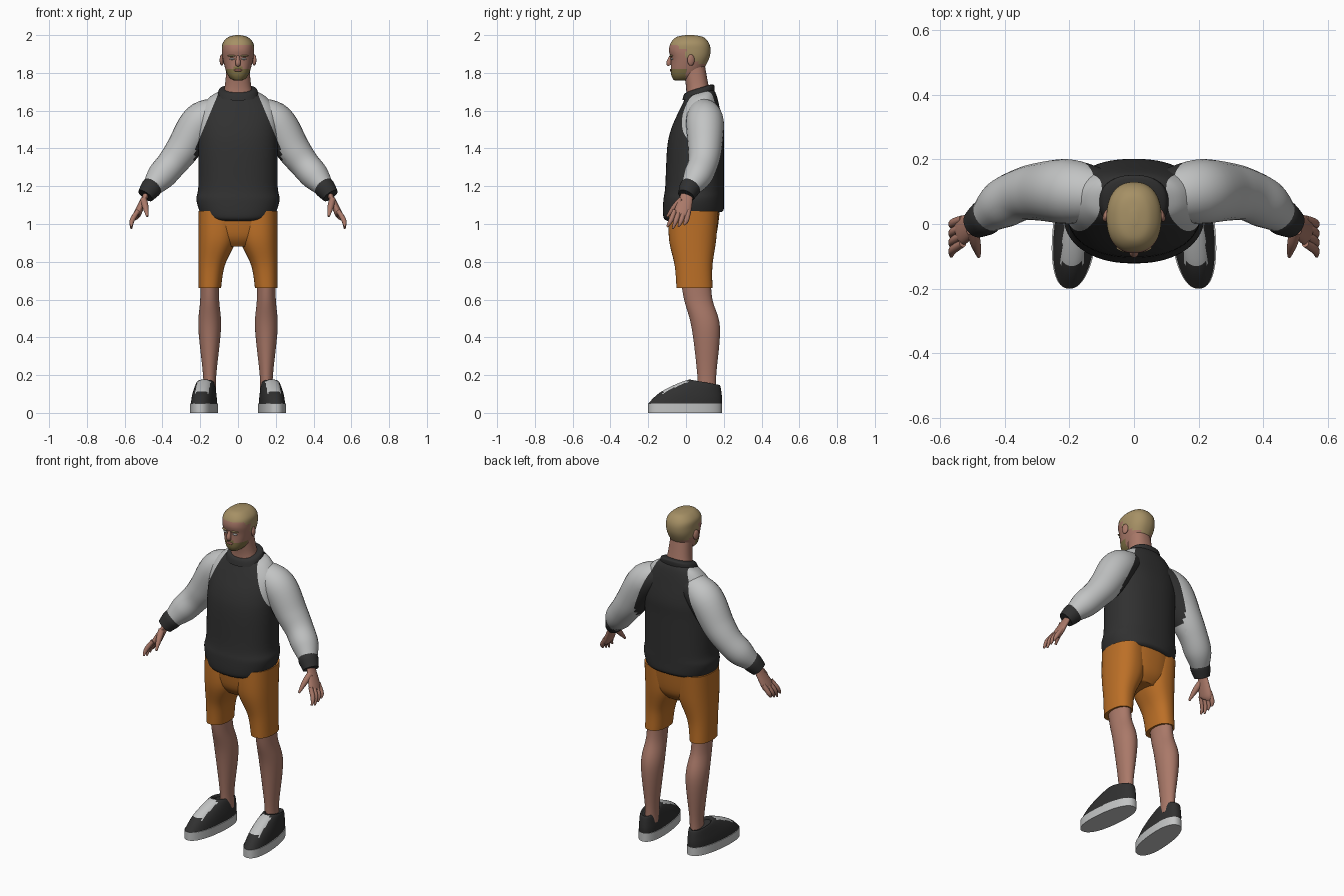
import bpy, bmesh, math
from mathutils import Vector, Matrix

if "Cube" in bpy.data.objects:
    bpy.data.objects.remove(bpy.data.objects["Cube"])


def material(name, *rgb):
    mat = bpy.data.materials.new(name)
    mat.use_nodes = True
    mat.diffuse_color = (*rgb, 1)
    shader = mat.node_tree.nodes["Principled BSDF"]
    shader.inputs["Base Color"].default_value = (*rgb, 1)
    shader.inputs["Roughness"].default_value = .8
    return mat


SKIN = material("skin", .4, .19, .14)
HAIR = material("sandy hair", .38, .28, .13)
STUBBLE = material("stubble", .22, .17, .06)
LIPS = material("lips", .26, .1, .08)
CHARCOAL = material("charcoal", .03, .03, .03)
LIGHT_GREY = material("light grey", .54, .55, .55)
ORANGE = material("orange cloth", .5, .16, .02)


def finish(name, bm, materials, rule=None, cuts=()):
    """Cut, colour and smooth a mesh, then place it in the scene."""
    for point, normal in cuts:
        geometry = bm.verts[:] + bm.edges[:] + bm.faces[:]
        bmesh.ops.bisect_plane(bm, geom=geometry, plane_co=point, plane_no=normal)
    bmesh.ops.recalc_face_normals(bm, faces=bm.faces[:])
    if rule:
        for face in bm.faces:
            face.material_index = rule(face.calc_center_median(), face.normal)
    mesh = bpy.data.meshes.new(name)
    bm.to_mesh(mesh)
    bm.free()
    for mat in materials:
        mesh.materials.append(mat)
    mesh.shade_smooth()
    mesh.set_sharp_from_angle(angle=math.radians(50))
    bpy.context.collection.objects.link(bpy.data.objects.new(name, mesh))


def spline(rows, steps=6):
    """Smooth interpolation through a short list of control rows."""
    result = []
    last = len(rows) - 1
    for i in range(last):
        before, start, end, after = (rows[max(0, min(last, i + k))] for k in (-1, 0, 1, 2))
        for j in range(steps):
            t = j / steps
            result.append([q + t * (r - p + t * (2 * p - 5 * q + 4 * r - s
                           + t * (3 * (q - r) + s - p))) / 2
                           for p, q, r, s in zip(before, start, end, after)])
    return result + [rows[last]]


def bridge(name, rings, materials, **options):
    """Join rings of points into a capped skin."""
    bm = bmesh.new()
    loops = [[bm.verts.new(point) for point in ring] for ring in rings]
    for low, high in zip(loops, loops[1:]):
        for i in range(len(low)):
            bm.faces.new((low[i - 1], low[i], high[i], high[i - 1]))
    bm.faces.new(loops[0])
    bm.faces.new(loops[-1])
    finish(name, bm, materials, **options)


def circle(count):
    return [(math.cos(math.tau * i / count), math.sin(math.tau * i / count))
            for i in range(count)]


def loft(name, rows, materials, side=1, center=0, hug=0, shear=0,
         tilt=lambda z: 0, power=2.3, **options):
    """Stack of rounded outlines given as height, half width, front, back."""
    rings = []
    for z, half, front, back in spline(rows):
        ring = []
        for c, s in circle(64):
            x = center - hug * half + half * math.copysign(abs(c) ** (2 / power), c)
            dy = (back - front) / 2 * math.copysign(abs(s) ** (2 / power), s)
            y = (front + back) / 2 + dy
            ring.append((side * (x - shear * y), y, z + tilt(z) * dy))
        rings.append(ring)
    bridge(name, rings, materials, **options)


def tube(name, points, materials, side=1, flat=1, **options):
    """Round or flattened limb along x, y, z, radius points."""
    path = spline(points)
    centers = [Vector(row[:3]) for row in path]
    rings = []
    for i, center in enumerate(centers):
        along = centers[min(i + 1, len(path) - 1)] - centers[max(i - 1, 0)]
        thin = along.cross(Vector((0, 1, 0))).normalized()
        wide = thin.cross(along).normalized()
        radius = path[i][3]
        ring = [center + radius * (thin * flat * c + wide * s) for c, s in circle(24)]
        rings.append([(side * p.x, p.y, p.z) for p in ring])
    bridge(name, rings, materials, **options)


def blob(name, place, size, mat, turn=0):
    bm = bmesh.new()
    shape = (Matrix.Translation(place) @ Matrix.Rotation(turn, 4, "Z")
             @ Matrix.Diagonal((*size, 1)))
    bmesh.ops.create_uvsphere(bm, u_segments=20, v_segments=12, radius=1, matrix=shape)
    finish(name, bm, [mat])


def raglan_colour(c, normal):
    return int(abs(c.x) > min(.23, .1 + .42 * (1.7 - c.z)))


def head_colour(c, normal):
    if c.y < -.04:
        hairline = 1.95
    elif c.y < 0:
        hairline = 1.93
    else:
        hairline = 1.88 - .4 * c.y
    if c.z > hairline:
        return 1
    return 2 if c.y < 0 and c.z < 1.83 - .1 * abs(c.x) else 0


def shoe_colour(c, normal):
    across = abs(abs(c.x) - .18 + .1 * c.y)
    return int(across < .036 and -.12 < c.y < .01 and normal.z > .25 and c.z > .09)


# Sweater body and collar
seams = [((s * .1, 0, 1.7), (s, 0, .42)) for s in (1, -1)]
loft("sweater_body", [
    (1.04, .18, -.1, .19), (1.06, .2, -.12, .2), (1.13, .22, -.12, .2),
    (1.2, .21, -.11, .2), (1.4, .21, -.1, .2), (1.5, .21, -.08, .2),
    (1.6, .2, -.04, .18), (1.67, .15, -.01, .16), (1.7, .09, 0, .14)],
    [CHARCOAL, LIGHT_GREY], tilt=lambda z: 18 * (z - 1.35) ** 4,
    rule=raglan_colour, cuts=seams)
loft("collar", [(1.68, .11, -.02, .15), (1.71, .1, -.01, .15), (1.72, .08, .01, .13)],
     [CHARCOAL], tilt=lambda z: .3)

# Neck and head
loft("neck", [(1.66, .09, 0, .14), (1.73, .07, 0, .12), (1.84, .06, -.02, .1)], [SKIN])
loft("head", [
    (1.76, .02, -.06, 0), (1.77, .04, -.07, .04), (1.8, .06, -.08, .08),
    (1.87, .08, -.08, .12), (1.92, .085, -.09, .13), (1.96, .08, -.08, .12),
    (1.99, .05, -.05, .09), (2, .01, 0, .04)],
    [SKIN, HAIR, STUBBLE], rule=head_colour)
tube("nose", [(0, -.08, 1.89, .007), (0, -.09, 1.855, .014), (0, -.085, 1.84, .012)], [SKIN])
blob("mouth", (0, -.08, 1.814), (.024, .006, .007), LIPS)

# Seat of the shorts
loft("shorts_seat", [(.88, .1, -.04, .12), (.94, .17, -.08, .16), (1.08, .2, -.1, .18)],
     [ORANGE])

for side, label in ((1, "left_"), (-1, "right_")):
    # Eye, brow and ear
    blob(label + "eye", (side * .032, -.076, 1.874), (.014, .006, .005), LIGHT_GREY, side * .3)
    blob(label + "brow", (side * .034, -.079, 1.89), (.022, .007, .005), HAIR, side * .3)
    blob(label + "ear", (side * .086, .026, 1.868), (.01, .02, .03), SKIN, side * .3)

    # Sleeve and cuff
    tube(label + "sleeve", [
        (.1, .09, 1.59, .08), (.2, .1, 1.54, .1), (.29, .1, 1.4, .09),
        (.35, .09, 1.32, .08), (.41, .06, 1.25, .075), (.46, .02, 1.19, .05)],
        [CHARCOAL, LIGHT_GREY], side, rule=raglan_colour, cuts=seams)
    tube(label + "cuff", [(.44, .03, 1.21, .05), (.46, .02, 1.19, .056), (.49, 0, 1.15, .045)],
         [CHARCOAL], side)

    # Hand with fanned fingers
    tube(label + "palm", [(.48, .01, 1.17, .03), (.53, -.02, 1.06, .045), (.54, -.03, 1.04, .03)],
         [SKIN], side, flat=.45)
    for i, finger in enumerate(("index", "middle", "ring", "little")):
        knuckle = .025 * i - .06
        tip = .03 * i - .1
        tube(label + finger + "_finger", [
            (.53, knuckle, 1.07, .012), (.56, (knuckle + tip) / 2, 1.02, .013),
            (.565, tip, .975 + .01 * abs(i - 1), .005)], [SKIN], side)
    tube(label + "thumb", [(.5, -.02, 1.13, .018), (.49, -.06, 1.09, .016), (.48, -.1, 1.04, .006)],
         [SKIN], side)

    # Shorts leg, keeping its outer side straight
    loft(label + "shorts_leg", [
        (.66, .06, -.05, .14), (.78, .07, -.06, .14), (.92, .1, -.09, .16), (1.07, .1, -.09, .17)],
        [ORANGE], side, center=.21, hug=1)

    # Lower leg
    loft(label + "leg", [
        (.1, .035, .06, .16), (.2, .035, .06, .16), (.45, .06, .03, .18),
        (.6, .05, -.01, .14), (.72, .05, -.03, .13)], [SKIN], side, center=.15, power=2)

    # Shoe, toed out a little
    loft(label + "sole", [(0, .07, -.2, .19), (.05, .07, -.2, .19)],
         [LIGHT_GREY], side, center=.18, shear=.1)
    loft(label + "shoe_upper", [
        (.05, .065, -.2, .19), (.1, .06, -.13, .19), (.16, .045, .01, .18), (.15, .03, .03, .16)],
        [CHARCOAL, LIGHT_GREY], side, center=.18, shear=.1,
        tilt=lambda z: .08 - 1.6 * z, rule=shoe_colour)
